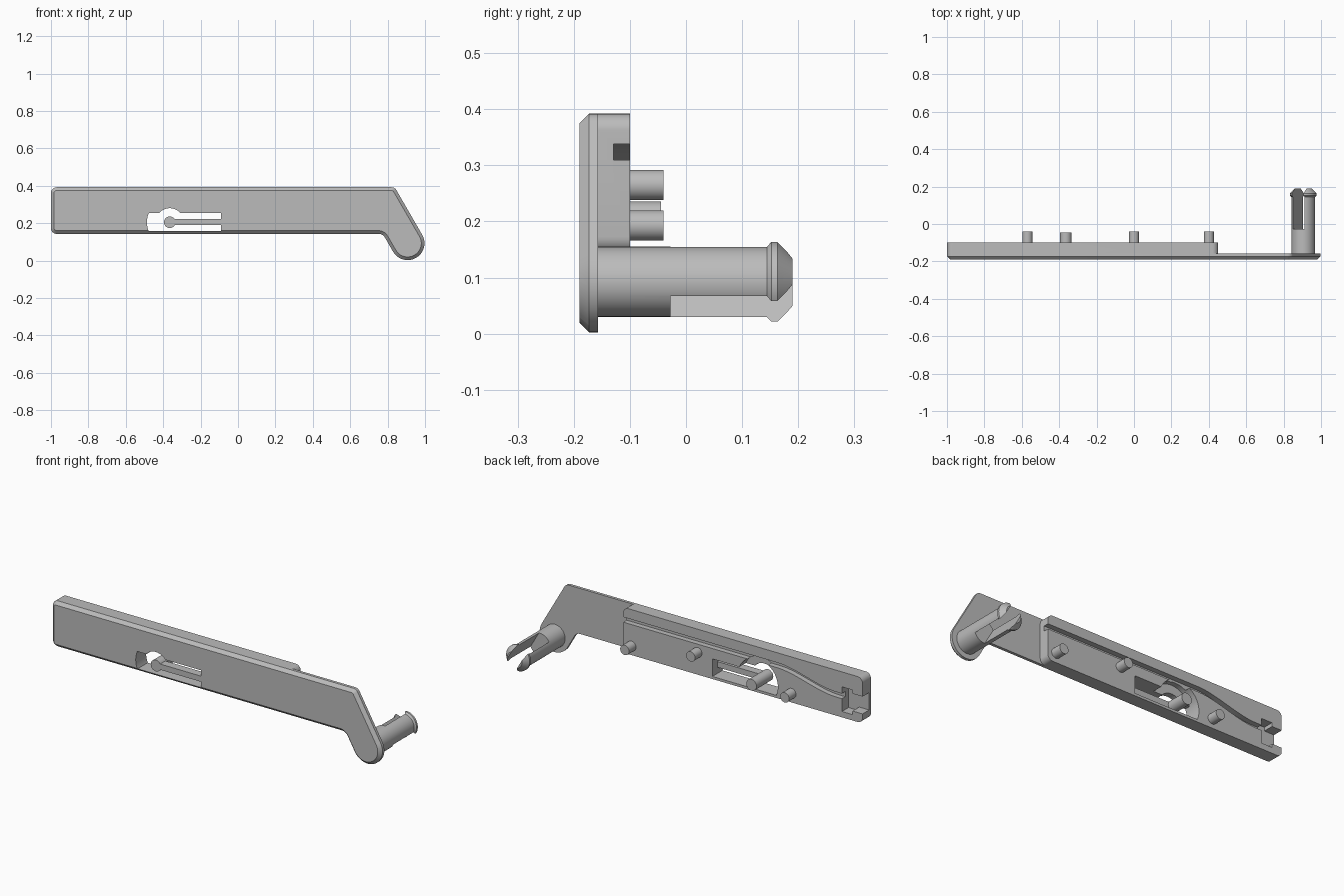
import bpy, bmesh
from math import cos, sin, radians, pi, asin, degrees
from mathutils import Vector

cube = bpy.data.objects.get("Cube")
if cube:
    bpy.data.objects.remove(cube, do_unlink=True)

grey = bpy.data.materials.new("plain_grey")
grey.use_nodes = True
grey.diffuse_color = (0.5, 0.5, 0.5, 1)
grey.node_tree.nodes["Principled BSDF"].inputs["Base Color"].default_value = (0.5, 0.5, 0.5, 1)

FRONT, RIM, BACK_OF_PLATE, BACK = -0.19, -0.173, -0.157, -0.10


def add_object(name, bm):
    bmesh.ops.recalc_face_normals(bm, faces=bm.faces)
    mesh = bpy.data.meshes.new(name)
    bm.to_mesh(mesh)
    bm.free()
    obj = bpy.data.objects.new(name, mesh)
    bpy.context.collection.objects.link(obj)
    mesh.materials.append(grey)
    return obj


def prism(name, outline, y0, y1, chamfer=0):
    """Extrude an x-z outline from y0 to y1, with an optional chamfer added at y0."""
    bm = bmesh.new()
    face = bm.faces.new([bm.verts.new((x, y0, z)) for x, z in outline])
    extruded = bmesh.ops.extrude_face_region(bm, geom=[face], use_keep_orig=True)
    moved = [v for v in extruded["geom"] if isinstance(v, bmesh.types.BMVert)]
    bmesh.ops.translate(bm, verts=moved, vec=(0, y1 - y0, 0))
    bmesh.ops.recalc_face_normals(bm, faces=bm.faces)
    if chamfer:
        bmesh.ops.inset_region(bm, faces=[face], thickness=chamfer, depth=chamfer,
                               use_even_offset=True)
    return add_object(name, bm)


def rect(x0, x1, z0, z1):
    return [(x0, z0), (x1, z0), (x1, z1), (x0, z1)]


def arc(cx, cz, r, a0, a1, n=24):
    steps = [radians(a0 + (a1 - a0) * i / n) for i in range(n + 1)]
    return [(cx + r * cos(a), cz + r * sin(a)) for a in steps]


def rounded(corners, n=10):
    """Fillet each (x, z, radius) corner of a polygon."""
    out = []
    for i, (x, z, r) in enumerate(corners):
        p = Vector((x, z))
        if r == 0:
            out.append((x, z))
            continue
        a = (Vector(corners[i - 1][:2]) - p).normalized()
        b = (Vector(corners[(i + 1) % len(corners)][:2]) - p).normalized()
        half = a.angle(b) / 2
        centre = p + (a + b).normalized() * (r / sin(half))
        reach = r / sin(half) * cos(half)
        start, end = p + a * reach - centre, p + b * reach - centre
        turn = start.angle_signed(end)
        for k in range(n + 1):
            t = -turn * k / n
            out.append((centre.x + start.x * cos(t) - start.y * sin(t),
                        centre.y + start.x * sin(t) + start.y * cos(t)))
    return out


def combine(obj, other, operation):
    """Apply one boolean and remove the helper."""
    other.hide_render = True
    mod = obj.modifiers.new("join", 'BOOLEAN')
    mod.operation, mod.object, mod.solver = operation, other, 'EXACT'
    bpy.context.view_layer.update()
    graph = bpy.context.evaluated_depsgraph_get()
    mesh = bpy.data.meshes.new_from_object(obj.evaluated_get(graph))
    obj.modifiers.clear()
    obj.data = mesh
    bpy.data.objects.remove(other, do_unlink=True)


def lathe(name, cx, cz, profile, n=40):
    """Closed turned solid along y from (radius, y) pairs."""
    bm = bmesh.new()
    rings = [[bm.verts.new((cx + r * cos(2 * pi * i / n), y, cz + r * sin(2 * pi * i / n)))
              for i in range(n)] for r, y in profile]
    for a, b in zip(rings, rings[1:]):
        for i in range(n):
            j = (i + 1) % n
            bm.faces.new((a[i], a[j], b[j], b[i]))
    bm.faces.new(rings[0])
    bm.faces.new(rings[-1])
    return add_object(name, bm)


# Front plate with the angled, round-ended hook
peg = Vector((0.907, 0.0925))
along = Vector((cos(radians(-60)), sin(radians(-60))))
across = Vector((cos(radians(30)), sin(radians(30))))
R, TOP, BOTTOM = 0.09, 0.392, 0.143
tip_r = peg + (along + across) * R
tip_l = peg + (along - across) * R
top_x = tip_r.x - (TOP - tip_r.y) / 3 ** 0.5
low_x = tip_l.x - (BOTTOM - tip_l.y) / 3 ** 0.5
plate = prism("lever_body", rounded([
    (-1, BOTTOM, 0.03), (low_x, BOTTOM, 0.04), (*tip_l, R * 0.995), (*tip_r, R * 0.995),
    (top_x, TOP, 0.03), (-1, TOP, 0.03)]), RIM, BACK_OF_PLATE, RIM - FRONT)

# Thick rear block
block = prism("block", rounded([(-1, BOTTOM, 0.03), (0.45, BOTTOM, 0.03),
                                (0.45, TOP, 0.03), (-1, TOP, 0.03)]), BACK_OF_PLATE, BACK)
combine(plate, block, 'UNION')

# Opening around the spring arm, and the round recess behind it
cx, cz, half, wide, small = -0.365, 0.205, 0.048, 0.122, 0.075
aw, asm = degrees(asin(half / wide)), degrees(asin(half / small))
opening = [(-0.09, cz - half), (-0.09, cz + half)] + arc(cx, cz, small, asm, 180 - asm) \
    + arc(cx, cz, wide, 180 - aw, 180 + aw)
combine(plate, prism("opening", opening, -0.3, 0), 'DIFFERENCE')
combine(plate, prism("recess", arc(cx, cz, wide, -aw, 180 + aw, 40), BACK_OF_PLATE, 0),
        'DIFFERENCE')

# Wire groove: straight, then sinking towards the end pocket
path = [(0.5, 0.324)]
for i in range(17):
    t = i / 16
    path.append((-0.48 - 0.36 * t, 0.324 - 0.065 * t * t * (3 - 2 * t)))
path.append((-0.9, 0.259))
groove = [(x, z + 0.014) for x, z in path] + [(x, z - 0.014) for x, z in reversed(path)]
combine(plate, prism("groove", groove, -0.129, 0), 'DIFFERENCE')

# End pocket with a narrower mouth
pocket = [(-0.875, 0.175), (-0.875, 0.31), (-0.94, 0.31), (-0.94, 0.29),
          (-1.1, 0.29), (-1.1, 0.195), (-0.94, 0.195), (-0.94, 0.175)]
combine(plate, prism("pocket", pocket, BACK_OF_PLATE, 0), 'DIFFERENCE')

# Spring arm with its button pin
arm = prism("spring_arm", rect(cx, -0.085, 0.19, 0.221), FRONT, -0.145)
combine(arm, lathe("button", cx, cz, [(0.031, FRONT), (0.031, -0.045)], 32), 'UNION')
parts = [plate, arm]

# Locating pins
for name, x, z in (("left_pin", 0.4, 0.193), ("middle_pin", 0, 0.265),
                   ("right_pin", -0.57, 0.193)):
    parts.append(lathe(name, x, z, [(0.027, BACK - 0.005), (0.027, -0.04)], 32))

# Split snap peg with flared head
snap = lathe("snap_peg", peg.x - 0.002, peg.y, [
    (0.0625, BACK_OF_PLATE - 0.004), (0.0625, 0.144), (0.071, 0.152), (0.071, 0.163),
    (0.045, 0.19)], 48)
slot = [peg + across * s * 0.035 + along * e * 0.15
        for s, e in ((-1, -1), (1, -1), (1, 1), (-1, 1))]
combine(snap, prism("slot", slot, -0.028, 0.3), 'DIFFERENCE')
parts.append(snap)

# Smooth curved walls, keep edges crisp
for obj in parts:
    obj.data.polygons.foreach_set("use_smooth", [True] * len(obj.data.polygons))
    obj.data.set_sharp_from_angle(angle=radians(25))
